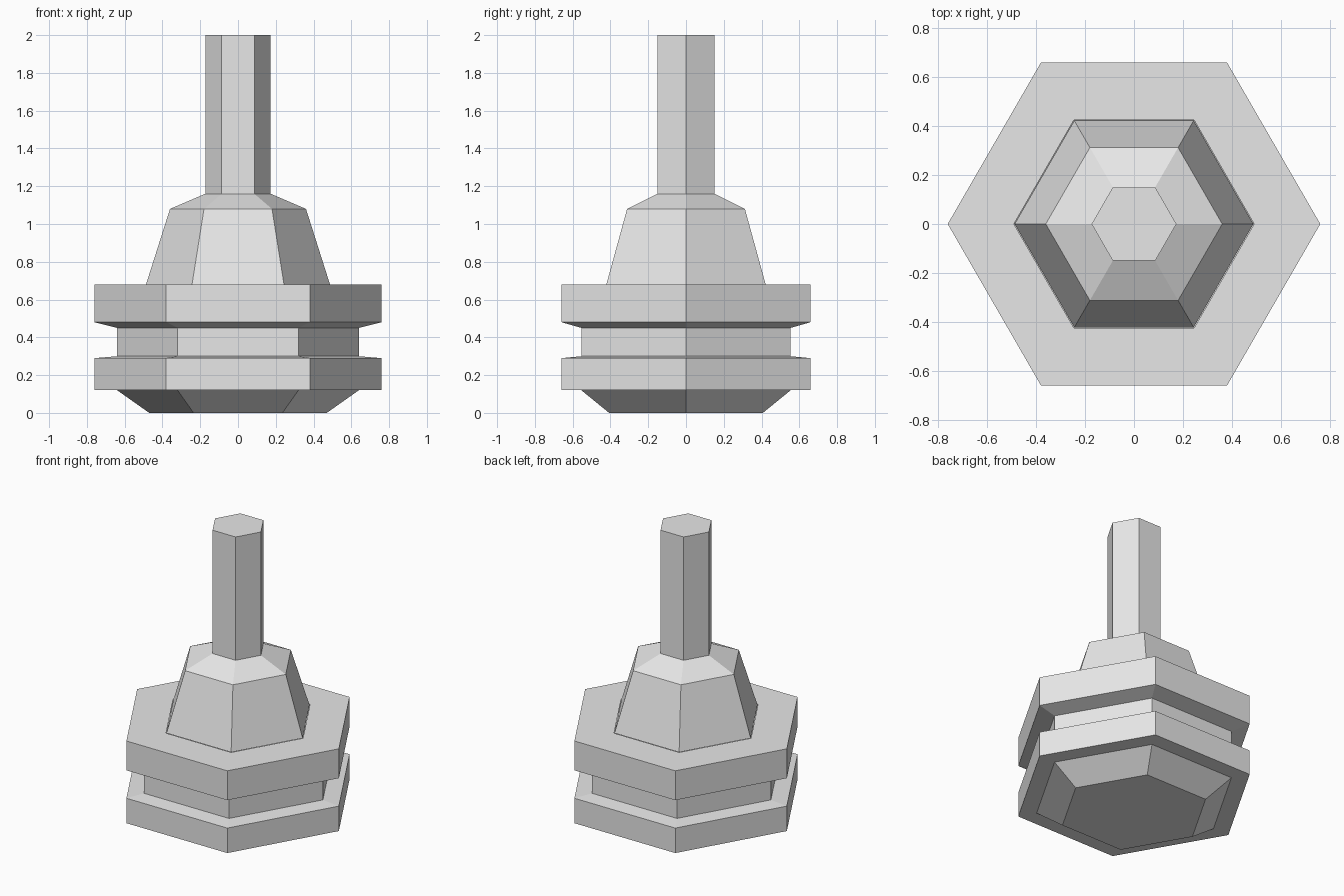
import bpy
import bmesh
from math import cos, sin, tau

cube = bpy.data.objects.get("Cube")
if cube:
    bpy.data.objects.remove(cube, do_unlink=True)

SIDES = 6

grey = bpy.data.materials.new("light_grey")
grey.use_nodes = True
colour = (0.8, 0.8, 0.8, 1)
grey.diffuse_color = colour
grey.node_tree.nodes["Principled BSDF"].inputs["Base Color"].default_value = colour


def hex_part(name, profile, cap_bottom=False, cap_top=False):
    """Sweep a (radius, height) profile around z into a flat-shaded hexagonal part."""
    bm = bmesh.new()
    rings = [[bm.verts.new((r * cos(tau * i / SIDES), r * sin(tau * i / SIDES), z))
              for i in range(SIDES)] for r, z in profile]
    for low, high in zip(rings, rings[1:]):
        for i in range(SIDES):
            j = (i + 1) % SIDES
            bm.faces.new((low[i], low[j], high[j], high[i]))
    if cap_bottom:
        bm.faces.new(rings[0][::-1])
    if cap_top:
        bm.faces.new(rings[-1])
    mesh = bpy.data.meshes.new(name)
    bm.to_mesh(mesh)
    bm.free()
    mesh.materials.append(grey)
    obj = bpy.data.objects.new(name, mesh)
    bpy.context.collection.objects.link(obj)
    return obj


# Tapered foot, closed underneath
hex_part("foot", [(0.47, 0), (0.64, 0.12)], cap_bottom=True)

# Two wide flanges with a recessed neck between them
hex_part("lower_flange", [(0.64, 0.12), (0.76, 0.12), (0.76, 0.29), (0.64, 0.30)])
hex_part("groove_neck", [(0.64, 0.30), (0.64, 0.45)])
hex_part("upper_flange", [(0.64, 0.45), (0.76, 0.48), (0.76, 0.68), (0.49, 0.68)])

# Tapered collar with a bevelled shoulder, then the shaft
hex_part("collar", [(0.487, 0.68), (0.36, 1.08), (0.173, 1.16)])
hex_part("shaft", [(0.173, 1.16), (0.173, 2.0)], cap_top=True)
